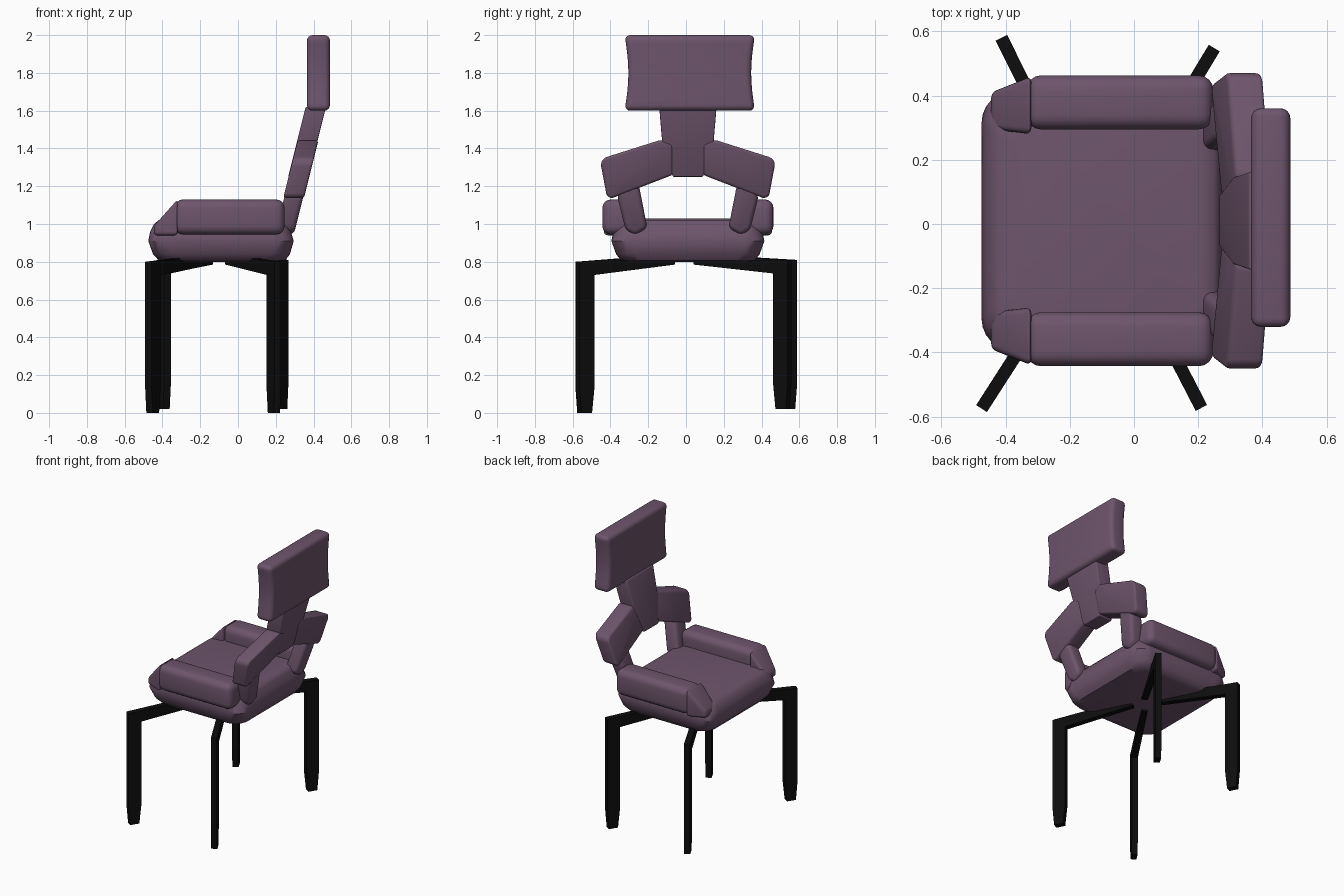
import bpy, bmesh, math
from mathutils import Vector

if "Cube" in bpy.data.objects:
    bpy.data.objects.remove(bpy.data.objects["Cube"])


def material(name, rgb):
    m = bpy.data.materials.new(name)
    m.diffuse_color = (*rgb, 1)
    m.use_nodes = True
    m.node_tree.nodes["Principled BSDF"].inputs["Base Color"].default_value = m.diffuse_color
    return m


FABRIC = material("plum fabric", (0.155, 0.09, 0.15))
BLACK = material("black metal", (0.004, 0.004, 0.004))
MID = 0.01  # symmetry plane in y


def loft(name, rings, mat, bevel=0.0, segments=4):
    """Closed solid through rings that have equal point counts."""
    bm = bmesh.new()
    vs = [[bm.verts.new(p) for p in r] for r in rings]
    n = len(vs[0])
    for a, b in zip(vs, vs[1:]):
        for i in range(n):
            j = (i + 1) % n
            bm.faces.new((a[i], a[j], b[j], b[i]))
    bm.faces.new(vs[0])
    bm.faces.new(vs[-1])
    bmesh.ops.recalc_face_normals(bm, faces=bm.faces)
    if bevel:
        edges = [e for e in bm.edges if e.calc_face_angle(0) > math.radians(30)]
        bmesh.ops.bevel(bm, geom=edges, offset=bevel, segments=segments,
                        profile=0.5, affect='EDGES', clamp_overlap=True)
    me = bpy.data.meshes.new(name)
    bm.to_mesh(me)
    bm.free()
    me.materials.append(mat)
    ob = bpy.data.objects.new(name, me)
    bpy.context.collection.objects.link(ob)
    if mat is FABRIC:
        for p in me.polygons:
            p.use_smooth = True
        me.set_sharp_from_angle(angle=math.radians(40))
    return ob


def rect_x(x, y0, y1, z0, z1):
    return [(x, y0, z0), (x, y1, z0), (x, y1, z1), (x, y0, z1)]


def slab(name, profile, offset, thick, lean, bevel):
    """Profile in (y, z) given thickness along x, leaning back with height."""
    rings = [[(offset + lean * (z - 1.16) + dx, y, z) for y, z in profile]
             for dx in (0, thick)]
    return loft(name, rings, FABRIC, bevel)


# Seat cushion: stacked rounded rectangles
def rounded_rect(z, x0, x1, hy, r):
    pts = []
    for cx, cy, start in ((x1 - r, hy - r, 0), (x0 + r, hy - r, 90),
                          (x0 + r, r - hy, 180), (x1 - r, r - hy, 270)):
        for k in range(7):
            a = math.radians(start + k * 15)
            pts.append((cx + r * math.cos(a), MID + cy + r * math.sin(a), z))
    return pts


loft("seat", [rounded_rect(*p) for p in (
    (0.80, -0.38, 0.20, 0.32, 0.09), (0.808, -0.42, 0.25, 0.355, 0.10),
    (0.84, -0.45, 0.275, 0.38, 0.10), (0.91, -0.475, 0.295, 0.405, 0.10),
    (0.96, -0.465, 0.28, 0.395, 0.10), (1.00, -0.445, 0.265, 0.375, 0.10),
    (1.02, -0.42, 0.25, 0.35, 0.09), (1.028, -0.37, 0.21, 0.30, 0.07))], FABRIC)

# Paired upholstered parts
for s, side in ((1, "left"), (-1, "right")):
    def ys(a, b):
        return sorted((MID + s * a, MID + s * b))

    loft(side + "_armrest", [rect_x(-0.335, *ys(0.285, 0.453), 0.945, 1.13),
                             rect_x(0.247, *ys(0.285, 0.453), 0.945, 1.13)],
         FABRIC, 0.045)
    loft(side + "_armrest_tip", [rect_x(-0.445, *ys(0.285, 0.40), 0.94, 0.99),
                                 rect_x(-0.32, *ys(0.27, 0.45), 0.94, 1.13)],
         FABRIC, 0.018)
    slab(side + "_back_post", [(MID + s * y, z) for y, z in (
        (0.215, 0.98), (0.28, 0.94), (0.33, 0.97), (0.375, 1.15),
        (0.34, 1.21), (0.26, 1.21))], 0.25, 0.10, 0.25, 0.025)
    slab(side + "_back_wing", [(MID + s * y, z) for y, z in (
        (0.08, 1.26), (0.405, 1.135), (0.43, 1.15), (0.462, 1.32),
        (0.445, 1.35), (0.145, 1.445), (0.08, 1.42))], 0.245, 0.11, 0.25, 0.025)

# Central spine of the backrest
slab("back_spine", [(MID + y, z) for y, z in (
    (-0.08, 1.25), (0.08, 1.25), (0.135, 1.42), (0.152, 1.62),
    (-0.152, 1.62), (-0.135, 1.42))], 0.243, 0.108, 0.25, 0.006)

# Headrest with gently hollow sides
steps = [k / 8 for k in range(9)]
edge = [(0.345 - 0.02 * math.sin(math.pi * t), 1.60 + 0.40 * t) for t in steps]
head = [(0.02 + y, z) for y, z in edge] + [(0.02 - y, z) for y, z in reversed(edge)]
slab("headrest", head, 0.365, 0.122, 0, 0.03)

# Legs: upright flat bar plus an arm running in under the seat
for name, end, inner, foot in (
        ("front_left", (-0.475, -0.575), (-0.15, -0.07), 0.0),
        ("front_right", (0.21, -0.573), (-0.05, -0.07), 0.0),
        ("back_left", (-0.413, 0.58), (-0.16, 0.07), 0.02),
        ("back_right", (0.25, 0.548), (-0.05, 0.05), 0.02)):
    o, i = Vector((*end, 0)), Vector((*inner, 0))
    length = (i - o).length
    d = (i - o) / length
    w = Vector((-d.y, d.x, 0)) * 0.02

    def ring(t0, z0, t1, z1):
        a, b = o + d * t0, o + d * t1
        a.z, b.z = z0, z1
        return [a - w, a + w, b + w, b - w]

    top = 0.80 if foot == 0 else 0.81
    loft(name + "_leg", [ring(0.012, foot, 0.075, foot),
                         ring(0, foot + 0.14, 0.09, foot + 0.14),
                         ring(0, top, 0.09, top)], BLACK)
    loft(name + "_leg_arm", [ring(0.0, top - 0.08, 0.0, top),
                             ring(length, 0.785, length, 0.84)], BLACK)
